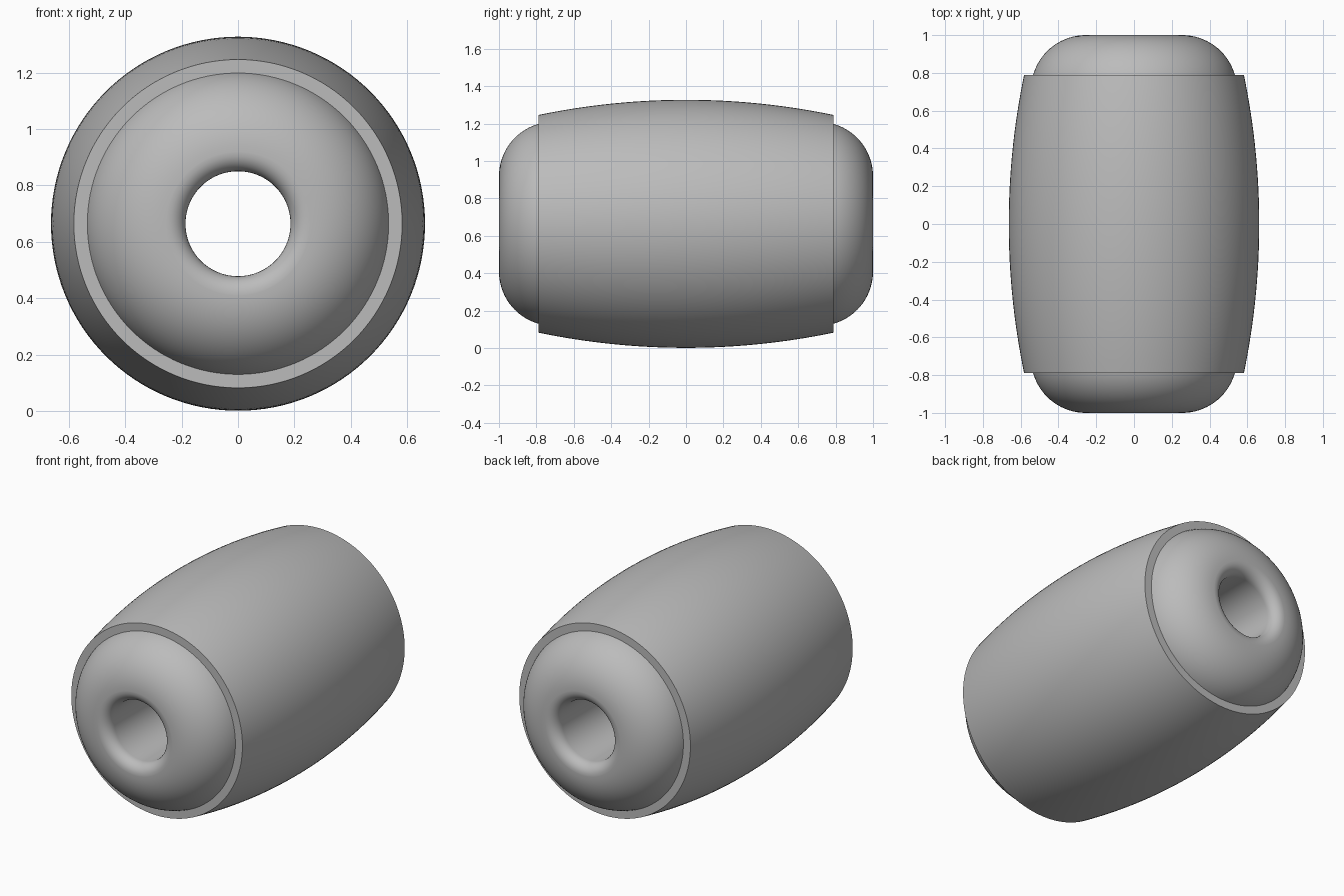
import bpy
import bmesh
from math import cos, sin, pi, sqrt
from mathutils import Vector, Matrix

default = bpy.data.objects.get("Cube")
if default:
    bpy.data.objects.remove(default)

SEGMENTS = 128
CENTRE_Z = 0.664

grey = bpy.data.materials.new("plain grey")
grey.use_nodes = True
colour = (0.5, 0.5, 0.5, 1)
grey.diffuse_color = colour
grey.node_tree.nodes["Principled BSDF"].inputs["Base Color"].default_value = colour


def arc(radius, y, size, start, end, steps):
    """Points (radius, y) on a circular arc."""
    angles = [start + (end - start) * i / steps for i in range(steps + 1)]
    return [(radius + size * cos(a), y + size * sin(a)) for a in angles]


def lathe(name, profile):
    """Spin a closed (radius, y) profile about the lengthwise axis."""
    bm = bmesh.new()
    verts = [bm.verts.new((r, y, 0)) for r, y in profile]
    edges = [bm.edges.new((v, verts[i - 1])) for i, v in enumerate(verts)]
    bmesh.ops.spin(bm, geom=verts + edges, cent=(0, 0, 0), axis=(0, 1, 0),
                   angle=2 * pi, steps=SEGMENTS, use_merge=True)
    bmesh.ops.remove_doubles(bm, verts=bm.verts, dist=1e-5)
    bmesh.ops.recalc_face_normals(bm, faces=bm.faces)
    bmesh.ops.translate(bm, verts=bm.verts, vec=(0, 0, CENTRE_Z))
    mesh = bpy.data.meshes.new(name)
    bm.to_mesh(mesh)
    bm.free()
    mesh.materials.append(grey)
    obj = bpy.data.objects.new(name, mesh)
    bpy.context.collection.objects.link(obj)
    bpy.ops.object.select_all(action='DESELECT')
    obj.select_set(True)
    bpy.context.view_layer.objects.active = obj
    bpy.ops.object.shade_smooth_by_angle()
    return obj


# Inner core: rounded shoulders, flat ends, softly rounded through-hole
ROUND, LIP, HOLE = 0.29, 0.065, 0.186
front = (arc(HOLE + LIP, -1 + LIP, LIP, -pi, -pi / 2, 8)
         + arc(0.255, -1 + ROUND, ROUND, -pi / 2, 0, 20))
lathe("inner_core", front + [(r, -y) for r, y in reversed(front)])

# Outer sleeve: bulging barrel with flat end rims
HALF, BULGE, RIM, INNER = 0.788, 0.663, 0.582, 0.53
sag = BULGE - RIM
curve = (HALF ** 2 + sag ** 2) / (2 * sag)
ys = [HALF * i / 16 for i in range(-16, 17)]
outer = [(BULGE - curve + sqrt(curve ** 2 - y ** 2), y) for y in ys]
lathe("barrel_sleeve", outer + [(INNER, HALF), (INNER, -HALF)])
